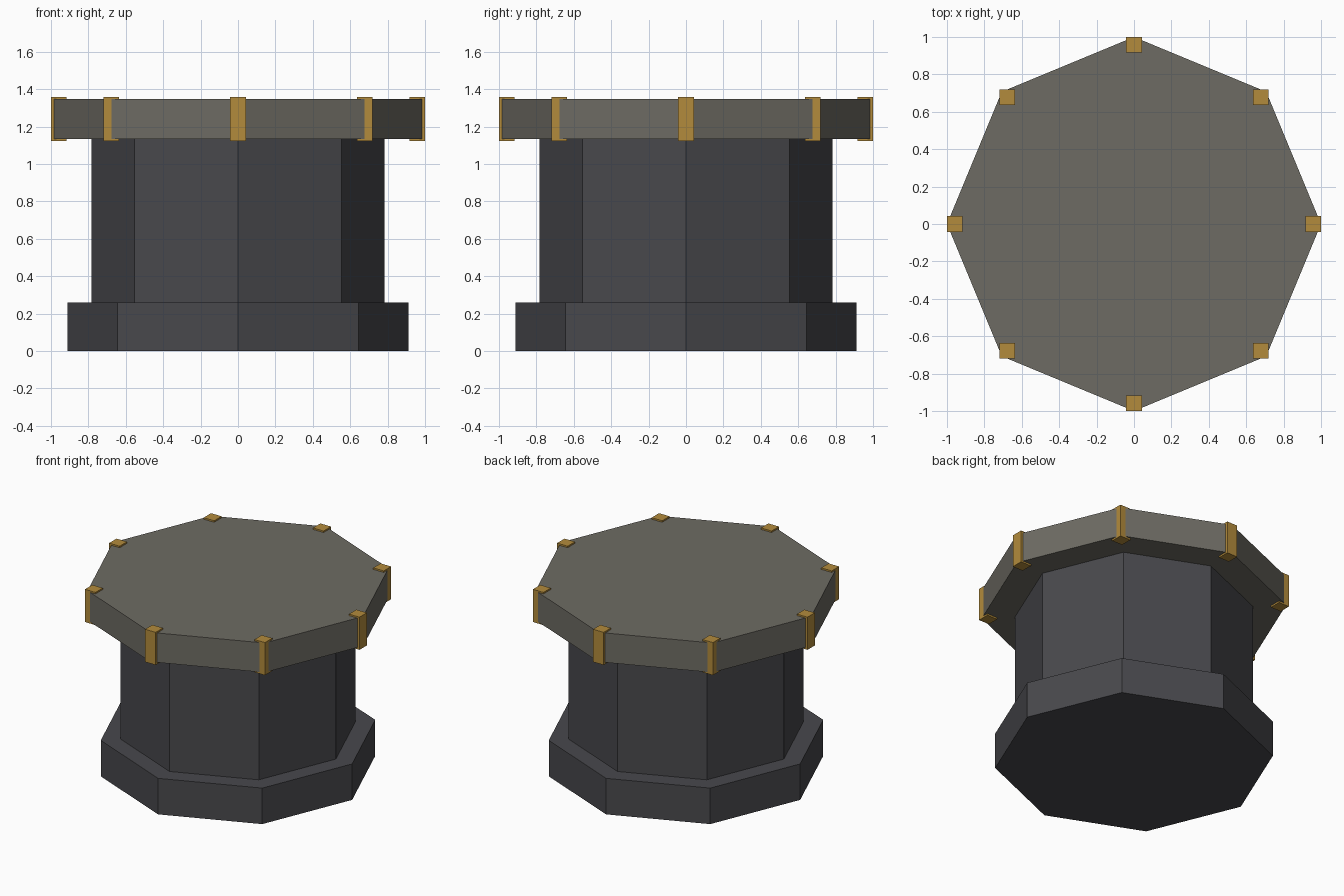
import bpy
from math import cos, sin, pi

if "Cube" in bpy.data.objects:
    bpy.data.objects.remove(bpy.data.objects["Cube"])


def material(name, color):
    m = bpy.data.materials.new(name)
    m.diffuse_color = (*color, 1)
    m.use_nodes = True
    m.node_tree.nodes["Principled BSDF"].inputs["Base Color"].default_value = m.diffuse_color
    return m


def octagon(name, radius, z0, z1, mat):
    # eight-sided prism with corners on the x and y axes
    bpy.ops.mesh.primitive_cylinder_add(vertices=8, radius=radius, depth=z1 - z0,
                                        location=(0, 0, (z0 + z1) / 2))
    ob = bpy.context.object
    ob.name = name
    ob.data.materials.append(mat)


def box(name, location, size, mat):
    bpy.ops.mesh.primitive_cube_add(size=1, location=location)
    ob = bpy.context.object
    ob.name = name
    ob.scale = size
    bpy.ops.object.transform_apply(location=False, rotation=False, scale=True)
    ob.data.materials.append(mat)


dark = material("dark_stone", (0.065, 0.065, 0.073))
slab = material("slab_stone", (0.155, 0.148, 0.125))
gold = material("gold", (0.45, 0.26, 0.045))

# Stacked octagonal body
octagon("base", 0.912, 0, 0.26, dark)
octagon("column", 0.782, 0.26, 1.135, dark)
octagon("top_slab", 1.0, 1.135, 1.348, slab)

# Axis-aligned gold clips on the slab corners
for i in range(8):
    a = i * pi / 4
    box(f"corner_clip_{i + 1}", (0.958 * cos(a), 0.958 * sin(a), 1.241),
        (0.084, 0.084, 0.236), gold)
